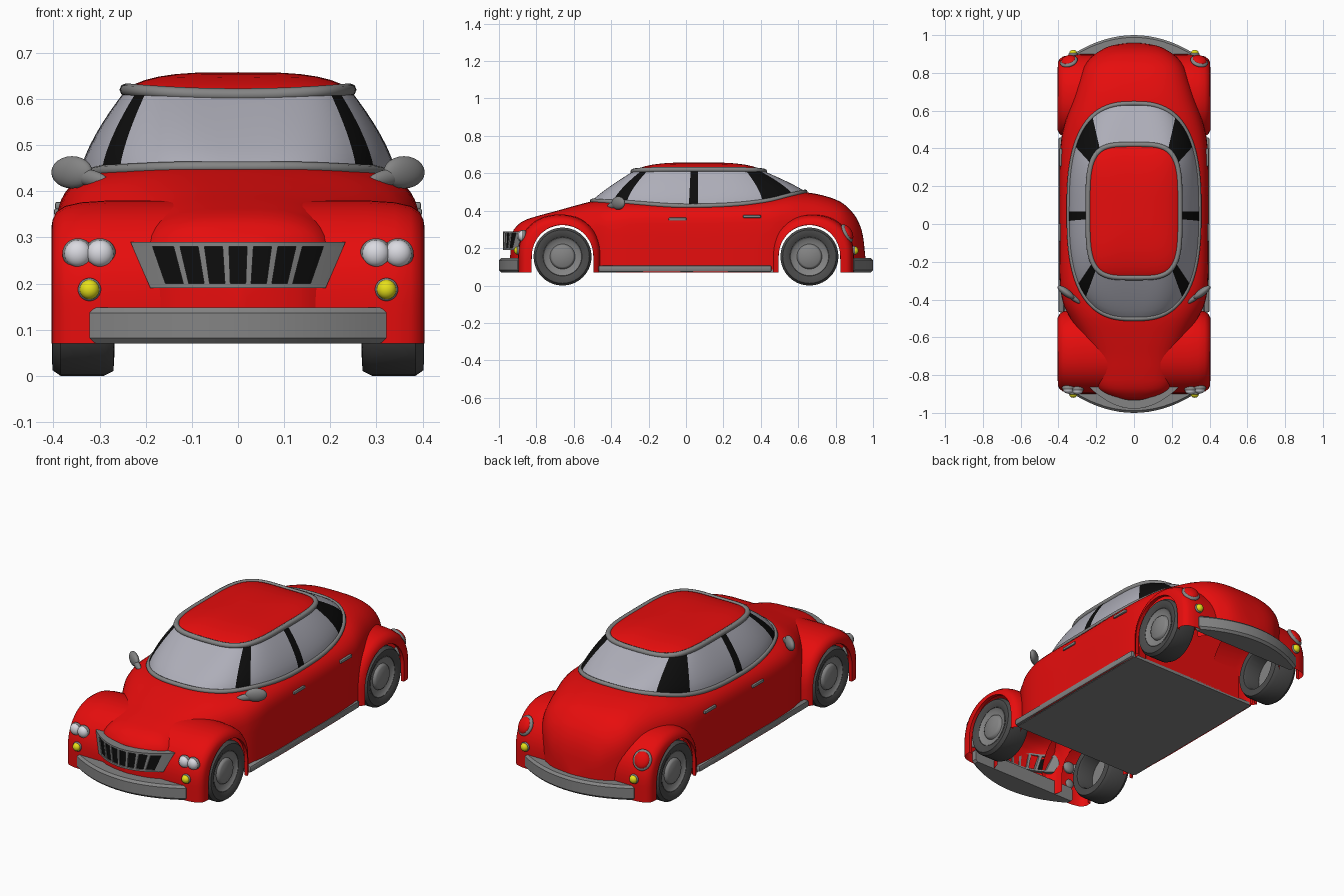
import bpy, bmesh
from math import sin, cos, pi, radians, sqrt
from mathutils import Vector

if "Cube" in bpy.data.objects:
    bpy.data.objects.remove(bpy.data.objects["Cube"])


def material(name, rgb):
    m = bpy.data.materials.new(name)
    m.diffuse_color = (*rgb, 1)
    m.use_nodes = True
    m.node_tree.nodes["Principled BSDF"].inputs["Base Color"].default_value = m.diffuse_color
    return m


RED = material("red_paint", (0.8, 0.004, 0.004))
GREY = material("grey_metal", (0.23, 0.23, 0.23))
GLASS = material("glass", (0.42, 0.42, 0.48))
BLACK = material("black_trim", (0.004, 0.004, 0.004))
TYRE = material("rubber", (0.07, 0.07, 0.07))
LAMP = material("lamp_glass", (0.7, 0.7, 0.75))
YELLOW = material("yellow_lamp", (0.8, 0.75, 0.01))


def finish(name, bm, mat=None, angle=35):
    bmesh.ops.remove_doubles(bm, verts=bm.verts, dist=0.0004)
    bmesh.ops.recalc_face_normals(bm, faces=bm.faces)
    me = bpy.data.meshes.new(name)
    bm.to_mesh(me)
    bm.free()
    ob = bpy.data.objects.new(name, me)
    bpy.context.collection.objects.link(ob)
    me.materials.append(mat or GREY)
    bpy.ops.object.select_all(action='DESELECT')
    ob.select_set(True)
    bpy.context.view_layer.objects.active = ob
    bpy.ops.object.shade_smooth_by_angle(angle=radians(angle))
    return ob


def skin(name, rows, mat=None, closed=False, loop=False, angle=35, caps=False):
    """Skin rows of points; closed joins each row's ends, loop joins last row to first."""
    bm = bmesh.new()
    vs = [[bm.verts.new(p) for p in r] for r in rows]
    n = len(rows[0])
    for i in range(len(vs) if loop else len(vs) - 1):
        a, b = vs[i], vs[(i + 1) % len(vs)]
        for j in range(n if closed else n - 1):
            k = (j + 1) % n
            bm.faces.new((a[j], a[k], b[k], b[j]))
    if caps:
        bm.faces.new(vs[0])
        bm.faces.new(vs[-1])
    return finish(name, bm, mat, angle)


def box(name, loc, size, mat=None, bevel=0.0):
    bm = bmesh.new()
    bmesh.ops.create_cube(bm, size=1)
    for v in bm.verts:
        v.co = Vector(loc) + Vector([c * s for c, s in zip(v.co, size)])
    if bevel:
        bmesh.ops.bevel(bm, geom=bm.edges[:], offset=bevel, segments=2, affect='EDGES', profile=0.5)
    return finish(name, bm, mat)


def ball(name, loc, size, mat=None, rot=(0, 0, 0)):
    bm = bmesh.new()
    bmesh.ops.create_uvsphere(bm, u_segments=24, v_segments=12, radius=1)
    for v in bm.verts:
        v.co = Vector([c * s for c, s in zip(v.co, size)])
    ob = finish(name, bm, mat, 60)
    ob.location, ob.rotation_euler = loc, rot
    return ob


def ring_tube(name, pts, r):
    """Round tube along a closed loop of points."""
    rows = []
    for i, p in enumerate(pts):
        t = (pts[(i + 1) % len(pts)] - pts[i - 1]).normalized()
        side = t.cross(Vector((0, 0, 1))).normalized()
        up = side.cross(t)
        rows.append([p + r * (cos(a * pi / 4) * side + sin(a * pi / 4) * up) for a in range(8)])
    return skin(name, rows, closed=True, loop=True, angle=60)


# Body stations: y, half width, crown height, squareness
KEYS = [(-.94, 0, .16, 3), (-.93, .08, .27, 3), (-.91, .148, .312, 3), (-.87, .2, .345, 3),
        (-.8, .217, .37, 3), (-.7, .238, .397, 3), (-.6, .283, .425, 3), (-.5, .337, .45, 3.1),
        (-.42, .375, .457, 3.4), (-.3, .393, .46, 4), (0, .395, .46, 4), (.3, .394, .466, 4),
        (.45, .385, .48, 3.6), (.55, .362, .498, 3.2), (.65, .33, .497, 3), (.75, .298, .477, 3),
        (.83, .268, .445, 3), (.88, .23, .402, 3), (.92, .175, .345, 3), (.947, .11, .26, 3), (.962, 0, .12, 3)]


def station(y):
    """Smooth interpolation of the station table."""
    y = min(max(y, KEYS[0][0]), KEYS[-1][0])
    i = max(k for k in range(len(KEYS) - 1) if KEYS[k][0] <= y)

    def slope(k, c):
        a, b = KEYS[max(k - 1, 0)], KEYS[min(k + 1, len(KEYS) - 1)]
        return (b[c] - a[c]) / (b[0] - a[0])
    a, b = KEYS[i], KEYS[i + 1]
    h = b[0] - a[0]
    t = (y - a[0]) / h
    return [a[c] * (2*t**3 - 3*t**2 + 1) + b[c] * (3*t**2 - 2*t**3)
            + h * (slope(i, c) * (t**3 - 2*t**2 + t) + slope(i + 1, c) * (t**3 - t**2)) for c in (1, 2, 3)]


def body_z(x, y):
    w, zt, n = station(y)
    ze = (zt + .07) / 2
    return ze + (zt - ze) * max(0, 1 - min(1, abs(x) / max(w, 1e-4)) ** n) ** (1 / n)


def arch_z(y):
    d = abs(abs(y) - .66)
    return .155 + sqrt(.168 ** 2 - d * d) if d < .165 else .07


# Body shell, open below, with the wheel tunnels kept clear
ys = sorted([a[0] + (b[0] - a[0]) * k / 4 for a, b in zip(KEYS, KEYS[1:]) for k in range(4)]
            + [KEYS[-1][0]] + [s * v for s in (-1, 1) for v in (.493, .497, .823, .827)])
rows = []
for y in ys:
    w, zt, n = station(y)
    ze, zb = (zt + .07) / 2, arch_z(y)
    half = []
    for k in range(15):
        a = k / 14 * pi / 2
        half.append((w * sin(a) ** (2 / n), max(zb, ze + (zt - ze) * max(0, cos(a)) ** (2 / n))))
    half += [(w, max(ze, zb) + (zb - max(ze, zb)) * k / 3) for k in (1, 2, 3)]
    rows.append([(-x, y, z) for x, z in reversed(half)] + [(x, y, z) for x, z in half[1:]])
skin("body_shell", rows, RED, angle=40)
box("floor", (0, 0, .078), (.77, .93, .016))
for e, name in ((-1, "front_bulkhead"), (1, "rear_bulkhead")):
    box(name, (0, e * .462, .23), (.62, .006, .3), RED)

# Fenders: rounded arches over each wheel
for s in (-1, 1):
    for e in (-1, 1):
        rows = []
        for k in range(-3, 28):
            a = min(max(k / 24, 0), 1) * pi
            leg = .085 * max(-k, k - 24, 0) / 3
            c, q = cos(a), sin(a)
            sc = (abs(c) ** 2.2 + q ** 2.2) ** (-1 / 2.2)

            def outer(d, x):
                return (s * x, e * (.675 + (.224 - d) * sc * c), .155 + (.225 - d) * sc * q - leg)

            def inner(x):
                return (s * x, e * (.66 + .165 * c), .155 + .17 * q - leg)
            rows.append([outer(0, .14), outer(0, .28), outer(.004, .34), outer(.012, .375), outer(.025, .394),
                         outer(.042, .402), inner(.404), inner(.385)])
        skin("front_fender" if e < 0 else "rear_fender", rows, RED, angle=45)


# Cabin outline loops
def oval(u, a, b, n):
    c, q = cos(u), sin(u)
    return (a * abs(c) ** (2 / n) * (1 if c > 0 else -1), .068 + b * abs(q) ** (2 / n) * (1 if q > 0 else -1))


def base_pt(u):
    x, y = oval(u, .345, .57, 2.7)
    return Vector((x, y, body_z(x, y) + .003))


def roof_pt(u, k=1):
    x, y = oval(u, .243 * k, .352 * k, 4)
    return Vector((x, y, .609 + .011 * abs(cos(u))))


def cabin_panel(name, d0, d1, mat):
    steps = max(4, int((d1 - d0) / 3))
    rows = []
    for i in range(steps + 1):
        u = radians(d0 + (d1 - d0) * i / steps)
        b, r, row = base_pt(u), roof_pt(u), []
        for j in range(9):
            t = j / 8
            p = b.lerp(r, t ** (1.15 + .35 * abs(cos(u))))
            p.z = b.z + (r.z - b.z) * t
            row.append(p)
        rows.append(row)
    skin(name, rows, mat, angle=50)


cabin_panel("windscreen", -132, -48, GLASS)
cabin_panel("rear_window", 57, 123, GLASS)
for flip in (False, True):
    for name, d0, d1, mat in (("front_pillar", -48, -36, BLACK), ("side_window", -36, 30, GLASS),
                              ("rear_pillar", 30, 57, BLACK)):
        cabin_panel(name, *((180 - d1, 180 - d0) if flip else (d0, d1)), mat)
    # Raised strip for the middle pillar
    sx = -1 if flip else 1
    strip = []
    for j in range(9):
        t = j / 8
        x = .345 + (.243 - .345) * t ** 1.5 + .003
        strip.append([(sx * x, .015 + .01 * t, .42 + .2 * t), (sx * x, .065, .42 + .2 * t)])
    skin("middle_pillar", strip, BLACK)

us = [radians(3 * i) for i in range(120)]
ring_tube("belt_trim", [base_pt(u) for u in us], .012)
ring_tube("roof_trim", [roof_pt(u) for u in us], .014)

# Roof cap
rows = []
for k in range(9):
    f = max(.001, cos(k / 8 * pi / 2))
    rows.append([roof_pt(u, f) + Vector((0, 0, .658 - roof_pt(u).z)) * (1 - f ** 3.5) ** .8 for u in us])
skin("roof", rows, RED, closed=True, angle=60)

# Wheels turned around the axle: (radius, x)
TYRE_P = [(.1, .375), (.104, .392), (.125, .403), (.143, .402), (.155, .385), (.155, .29), (.145, .27),
          (.11, .268), (.104, .28), (.1, .37)]
HUB_P = [(0, .398), (.055, .396), (.063, .39), (.067, .38), (.092, .384), (.102, .392), (.108, .385),
         (.1, .36), (0, .36)]
for s in (-1, 1):
    for e in (-1, 1):
        for name, prof, mat in (("tyre", TYRE_P, TYRE), ("wheel_hub", HUB_P, None)):
            skin(name, [[(s * x, e * .66 + r * cos(i * pi / 20), .155 + r * sin(i * pi / 20)) for r, x in prof]
                        for i in range(40)], mat, loop=True)

# Bumpers: solid crescents with chamfered rims
for e, name in ((-1, "front_bumper"), (1, "rear_bumper")):
    rows = []
    for d, z in ((.012, .07), (0, .082), (0, .136), (.012, .148)):
        xs = [(.322 - d) * (i / 8 - 1) for i in range(17)]
        rows.append([(x, e * (1 - d - .1 * (x / .322) ** 2), z) for x in xs]
                    + [(.322 - d, e * .87, z), (d - .322, e * .87, z)])
    skin(name, rows, closed=True, caps=True)


# Grille: curved frame bars in front of a dark panel
def grille_bar(name, u0, u1, v0, v1, front=0.0, back=.045, mat=None):
    n = max(2, int(abs(u1 - u0) * 10))
    rows = []
    for i in range(n + 1):
        u = u0 + (u1 - u0) * i / n
        row = []
        for v, d in ((v0, front), (v1, front), (v1, back), (v0, back)):
            x = u * (.19 + .043 * v)
            row.append((x, -.978 + .11 * (x / .233) ** 2 + d, .19 + .1 * v))
        rows.append(row)
    skin(name, rows, mat, closed=True, caps=True)


grille_bar("grille_back", -.9, .9, .05, .95, .007, .03, BLACK)
grille_bar("grille_top", -1, 1, .9, 1)
grille_bar("grille_bottom", -1, 1, 0, .1)
for s in (-1, 1):
    grille_bar("grille_end", s * .81, s, .1, .9)
for k in range(6):
    u = -.58 + .232 * k
    grille_bar("grille_bar", u - .03, u + .03, .1, .9)

# Lamps, mirrors, handles and sills on both sides
for s in (-1, 1):
    for x, y in ((.299, -.873), (.347, -.868)):
        ball("headlight_housing", (s * x, y, .265), (.034, .018, .033))
        ball("headlight", (s * x, y - .008, .265), (.029, .022, .029), LAMP)
    for y in (-.896, .898):
        ball("indicator_ring", (s * .322, y, .187), (.025, .012, .025))
        ball("indicator", (s * .322, y + (.006 if y > 0 else -.006), .187), (.021, .018, .021), YELLOW)
    tilt = (radians(28), 0, radians(-18 * s))
    ball("tail_light_ring", (s * .345, .861, .28), (.048, .018, .053), None, tilt)
    ball("tail_light", (s * .347, .867, .283), (.039, .019, .043), RED, tilt)
    ball("mirror", (s * .36, -.362, .441), (.054, .02, .035), None, (0, 0, radians(37 * s)))
    ball("mirror_stalk", (s * .325, -.388, .43), (.055, .014, .018), None, (0, radians(-10 * s), radians(37 * s)))
    box("front_door_handle", (s * .391, -.045, .355), (.016, .095, .016), None, .005)
    box("rear_door_handle", (s * .389, .353, .369), (.016, .095, .016), None, .005)
    box("sill", (s * .385, -.005, .09), (.032, .925, .036), None, .01)
